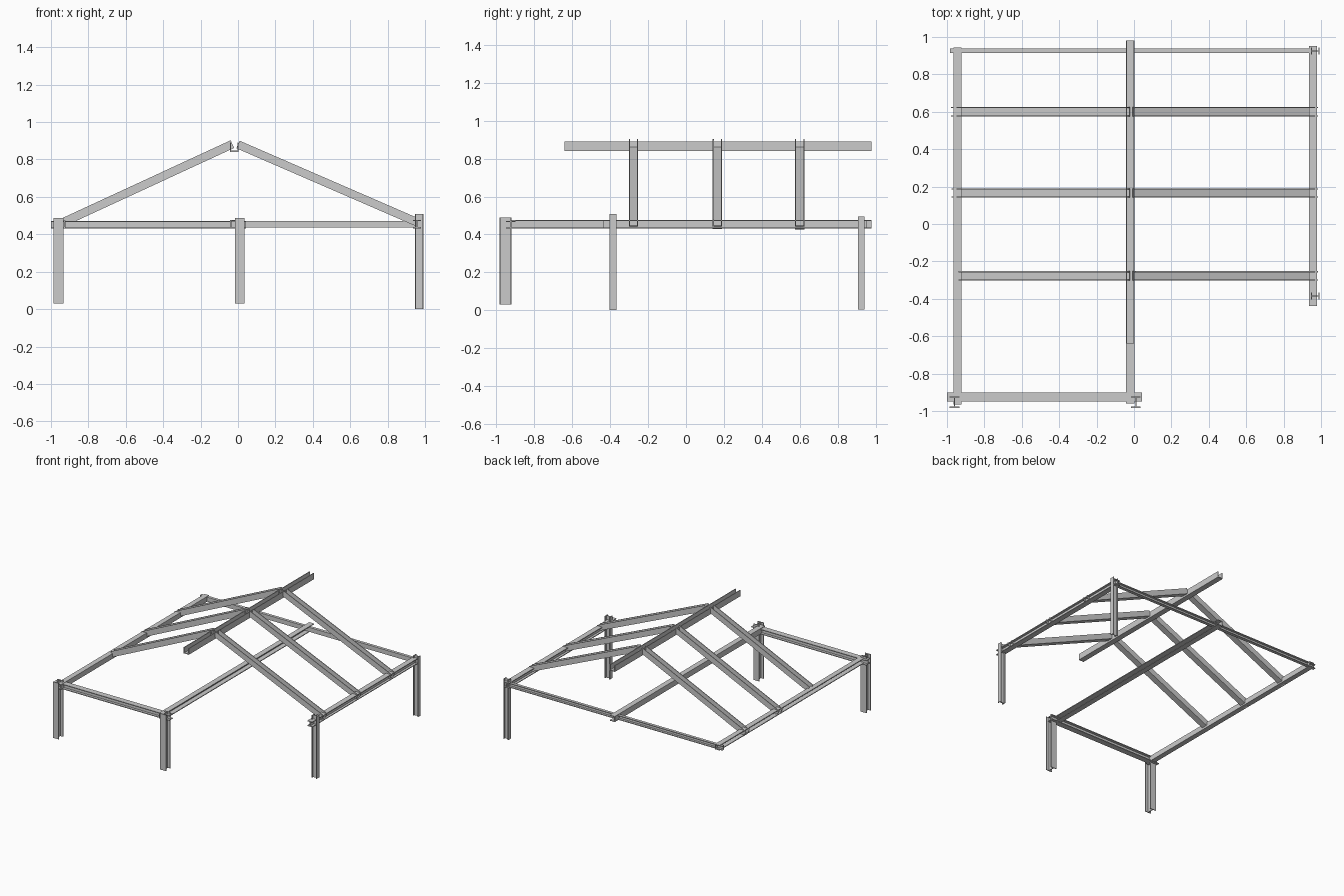
import bpy, bmesh
from mathutils import Vector

if "Cube" in bpy.data.objects:
    bpy.data.objects.remove(bpy.data.objects["Cube"])

T = 0.006  # steel thickness


def section(kind, a, b):
    """Cross-section: flanges a apart, b wide along the opening direction."""
    A, B, t = a / 2, b / 2, T / 2
    if kind == 'C':
        return [(-A, -B), (A, -B), (A, B), (A - T, B), (A - T, -B + T),
                (-A + T, -B + T), (-A + T, B), (-A, B)]
    return [(-A, -B), (-A + T, -B), (-A + T, -t), (A - T, -t), (A - T, -B), (A, -B),
            (A, B), (A - T, B), (A - T, t), (-A + T, t), (-A + T, B), (-A, B)]


def beam(name, p0, p1, kind, a, b, opening):
    p0, p1, o = Vector(p0), Vector(p1), Vector(opening)
    d = (p1 - p0).normalized()
    o = (o - d * o.dot(d)).normalized()
    f = o.cross(d)
    bm = bmesh.new()
    vs = [bm.verts.new(p0 + f * u + o * v) for u, v in section(kind, a, b)]
    face = bm.faces.new(vs)
    r = bmesh.ops.extrude_face_region(bm, geom=[face])
    top = [g for g in r['geom'] if isinstance(g, bmesh.types.BMVert)]
    bmesh.ops.translate(bm, verts=top, vec=p1 - p0)
    bmesh.ops.recalc_face_normals(bm, faces=bm.faces[:])
    me = bpy.data.meshes.new(name)
    bm.to_mesh(me)
    bm.free()
    bpy.context.collection.objects.link(bpy.data.objects.new(name, me))


X, Y, Z = (1, 0, 0), (0, 1, 0), (0, 0, 1)

# Front posts, flanges facing front and back
for name, x in (("front_left_post", -0.96), ("front_middle_post", 0.01)):
    beam(name, (x, -0.952, 0.03), (x, -0.952, 0.488), 'H', 0.062, 0.052, X)

# Right-hand posts, flanges facing the sides
beam("right_front_post", (0.969, -0.385, 0.0), (0.969, -0.385, 0.508), 'H', 0.046, 0.036, Y)
beam("right_back_post", (0.969, 0.925, 0.005), (0.969, 0.925, 0.495), 'H', 0.046, 0.036, Y)

# Eaves-level beams
beam("left_beam", (-0.944, -0.965, 0.453), (-0.944, 0.945, 0.453), 'C', 0.042, 0.042, (-1, 0, 0))
beam("centre_beam", (-0.02, -0.96, 0.454), (-0.02, 0.98, 0.454), 'C', 0.046, 0.044, X)
beam("right_beam", (0.957, -0.438, 0.454), (0.957, 0.952, 0.454), 'H', 0.044, 0.044, X)
beam("front_beam", (-1.0, -0.925, 0.451), (0.042, -0.925, 0.451), 'H', 0.042, 0.048, Y)
beam("back_beam", (-0.985, 0.927, 0.453), (0.965, 0.927, 0.453), 'C', 0.036, 0.024, Y)

# Ridge channel, open upwards
beam("ridge_beam", (-0.02, -0.64, 0.866), (-0.02, 0.98, 0.866), 'C', 0.046, 0.05, Z)

# Three pairs of sloping rafters
for i, (y, left_end) in enumerate(((-0.277, -0.93), (0.166, -0.965), (0.6, -0.97))):
    z = 0.882 - 0.462 * (-0.03 - left_end)
    beam(f"left_rafter_{i + 1}", (left_end, y, z), (-0.03, y, 0.882), 'C', 0.05, 0.045, Z)
    beam(f"right_rafter_{i + 1}", (0.0, y, 0.88), (0.975, y, 0.457), 'C', 0.05, 0.044, Z)
